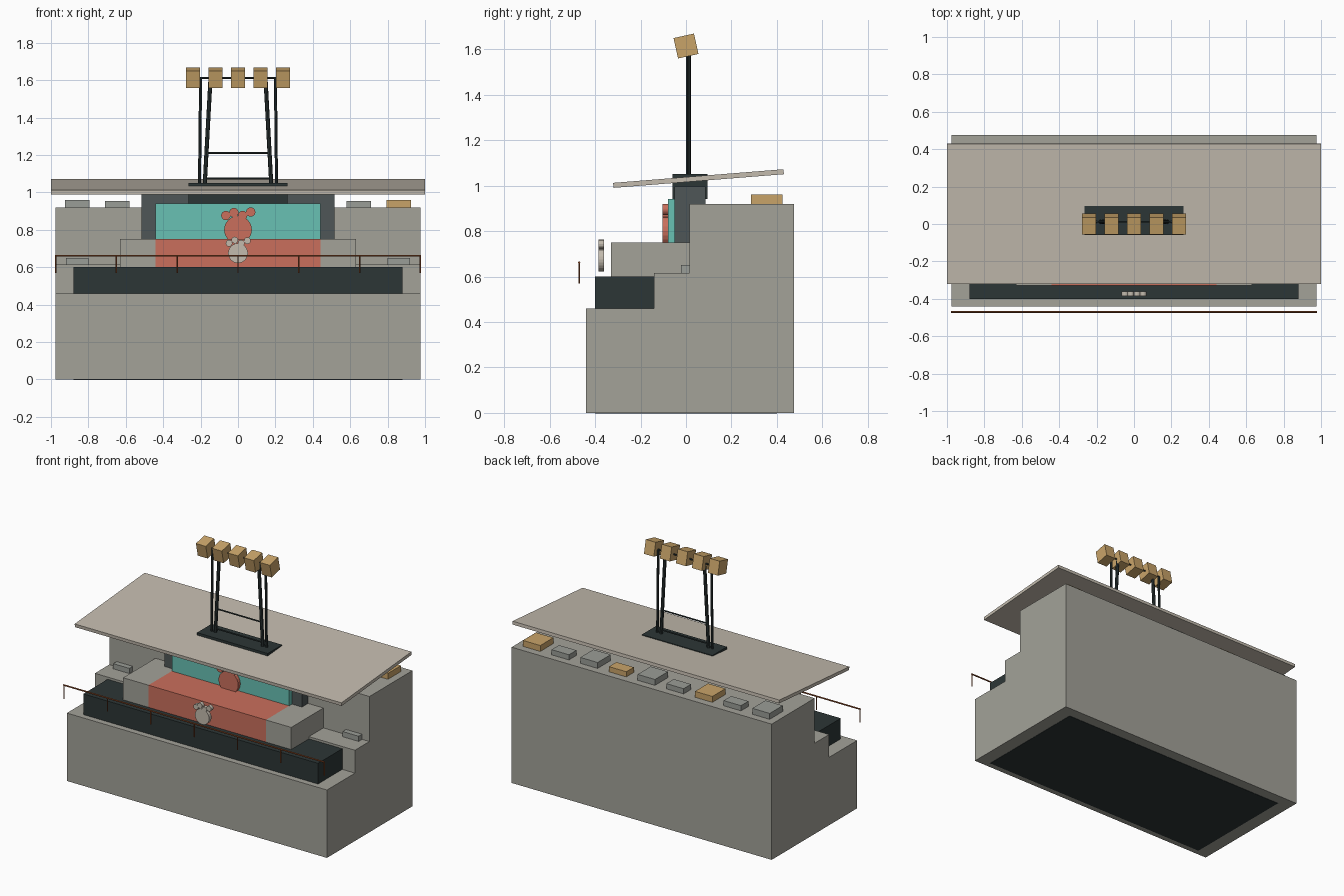
import bpy, bmesh, math
from mathutils import Vector

if "Cube" in bpy.data.objects:
    bpy.data.objects.remove(bpy.data.objects["Cube"])


def material(name, r, g, b):
    lin = [((c / 255 + 0.055) / 1.055) ** 2.4 for c in (r, g, b)]
    m = bpy.data.materials.new(name)
    m.diffuse_color = (*lin, 1)
    m.use_nodes = True
    m.node_tree.nodes["Principled BSDF"].inputs["Base Color"].default_value = m.diffuse_color
    return m


STONE = material("stone grey", 163, 162, 153)
BLOCK = material("block grey", 154, 157, 151)
DARK = material("charcoal", 44, 54, 54)
FRAME = material("slate", 78, 86, 87)
RED = material("coral red", 202, 111, 92)
TEAL = material("teal", 104, 193, 180)
ROOF = material("warm beige", 195, 187, 174)
TAN = material("tan", 201, 164, 105)
RUST = material("rust", 146, 78, 42)


def finish(name, bm, mat):
    bmesh.ops.recalc_face_normals(bm, faces=bm.faces)
    me = bpy.data.meshes.new(name)
    bm.to_mesh(me)
    bm.free()
    me.materials.append(mat)
    ob = bpy.data.objects.new(name, me)
    bpy.context.collection.objects.link(ob)
    return ob


def box(name, x, y, z, mat, tilt=0):
    """Box from (min, max) ranges, tilted about the x axis through its centre."""
    bm = bmesh.new()
    bmesh.ops.create_cube(bm, size=1)
    for v in bm.verts:
        v.co = [v.co[i] * (r[1] - r[0]) for i, r in enumerate((x, y, z))]
    ob = finish(name, bm, mat)
    ob.location = [(r[0] + r[1]) / 2 for r in (x, y, z)]
    ob.rotation_euler.x = tilt
    return ob


def rod(name, a, b, radius, mat, sides=8):
    """Cylinder between two points."""
    a, b = Vector(a), Vector(b)
    bm = bmesh.new()
    bmesh.ops.create_cone(bm, cap_ends=True, segments=sides, radius1=radius,
                          radius2=radius, depth=(b - a).length)
    ob = finish(name, bm, mat)
    ob.location = (a + b) / 2
    ob.rotation_euler = (b - a).to_track_quat('Z', 'Y').to_euler()
    return ob


def paw(name, y0, y1, centre_z, radius, toes, toe_radius, mat):
    """Round pad with a row of round toes, facing the front."""
    rod(name + "_pad", (0, y0, centre_z), (0, y1, centre_z), radius, mat, 24)
    for x, z in toes:
        rod(name + "_toe", (x, y0, z), (x, y1, z), toe_radius, mat, 16)


# Stepped base: side profile extruded along x
profile = [(-0.44, 0), (0.475, 0), (0.475, 0.92), (0.015, 0.92),
           (0.015, 0.615), (-0.14, 0.615), (-0.14, 0.46), (-0.44, 0.46)]
bm = bmesh.new()
side = bm.faces.new([bm.verts.new((-0.975, y, z)) for y, z in profile])
ext = bmesh.ops.extrude_face_region(bm, geom=[side])
bmesh.ops.translate(bm, vec=(1.95, 0, 0),
                    verts=[g for g in ext["geom"] if isinstance(g, bmesh.types.BMVert)])
finish("stepped_base", bm, STONE)
box("underside_panel", (-0.88, 0.88), (-0.4, 0.4), (-0.002, 0.003), DARK)

# Front trough and bench with coloured middle
box("front_trough", (-0.88, 0.88), (-0.4, -0.138), (0.458, 0.6), DARK)
box("bench_middle", (-0.44, 0.44), (-0.33, 0.015), (0.6, 0.75), RED)
for s in (-1, 1):
    box("bench_end", sorted((s * 0.44, s * 0.63)), (-0.33, 0.015), (0.6, 0.75), STONE)
    box("step_block", sorted((s * 0.8, s * 0.92)), (-0.022, 0.016), (0.614, 0.65), BLOCK)

# Back wall, screen and roof support
box("screen_frame", (-0.515, 0.515), (-0.05, 0.085), (0.74, 0.995), FRAME)
box("screen", (-0.44, 0.44), (-0.08, -0.049), (0.745, 0.94), TEAL)
box("roof_support", (-0.265, 0.265), (-0.06, 0.095), (0.94, 1.05), DARK)

# Tilted flat roof
box("roof", (-1, 1), (-0.321, 0.431), (1.02, 1.042), ROOF, math.atan2(0.06, 0.75))

# Paw emblems
paw("red_paw", -0.103, -0.078, 0.8, 0.074,
    [(-0.065, 0.876), (-0.022, 0.892), (0.025, 0.876), (0.068, 0.895)], 0.025, RED)
paw("pale_paw", -0.385, -0.36, 0.675, 0.053,
    [(-0.048, 0.728), (-0.017, 0.745), (0.017, 0.728), (0.05, 0.742)], 0.018, ROOF)

# Row of rooftop blocks along the back, large and small alternating
for i in range(9):
    x = 0.86 - i * 0.215
    y = (0.285, 0.425) if i % 2 == 0 else (0.345, 0.425)
    z = (0.918, 0.96 if i % 2 == 0 else 0.955)
    box("back_block", (x - 0.065, x + 0.065), y, z, TAN if i % 3 == 0 else BLOCK)

# Front railing
rod("railing_bar", (-0.979, -0.47, 0.661), (0.979, -0.47, 0.661), 0.005, RUST)
for i in range(7):
    x = -0.975 + i * 0.325
    rod("railing_post", (x, -0.47, 0.57), (x, -0.47, 0.661), 0.004, RUST)

# Lamp mast: poles, cross bars and lamp boxes
for s in (-1, 1):
    rod("outer_pole", (s * 0.206, 0.012, 1.04), (s * 0.2, 0.012, 1.61), 0.008, DARK)
    rod("inner_pole", (s * 0.178, 0.012, 1.04), (s * 0.147, 0.012, 1.61), 0.011, DARK)
for z, half in ((1.075, 0.175), (1.21, 0.168), (1.612, 0.25)):
    rod("cross_bar", (-half, 0.012, z), (half, 0.012, z), 0.005, DARK)
for i in range(5):
    x = -0.24 + i * 0.12
    box("lamp", (x - 0.037, x + 0.037), (-0.046, 0.046), (1.568, 1.66), TAN, math.radians(12.5))
